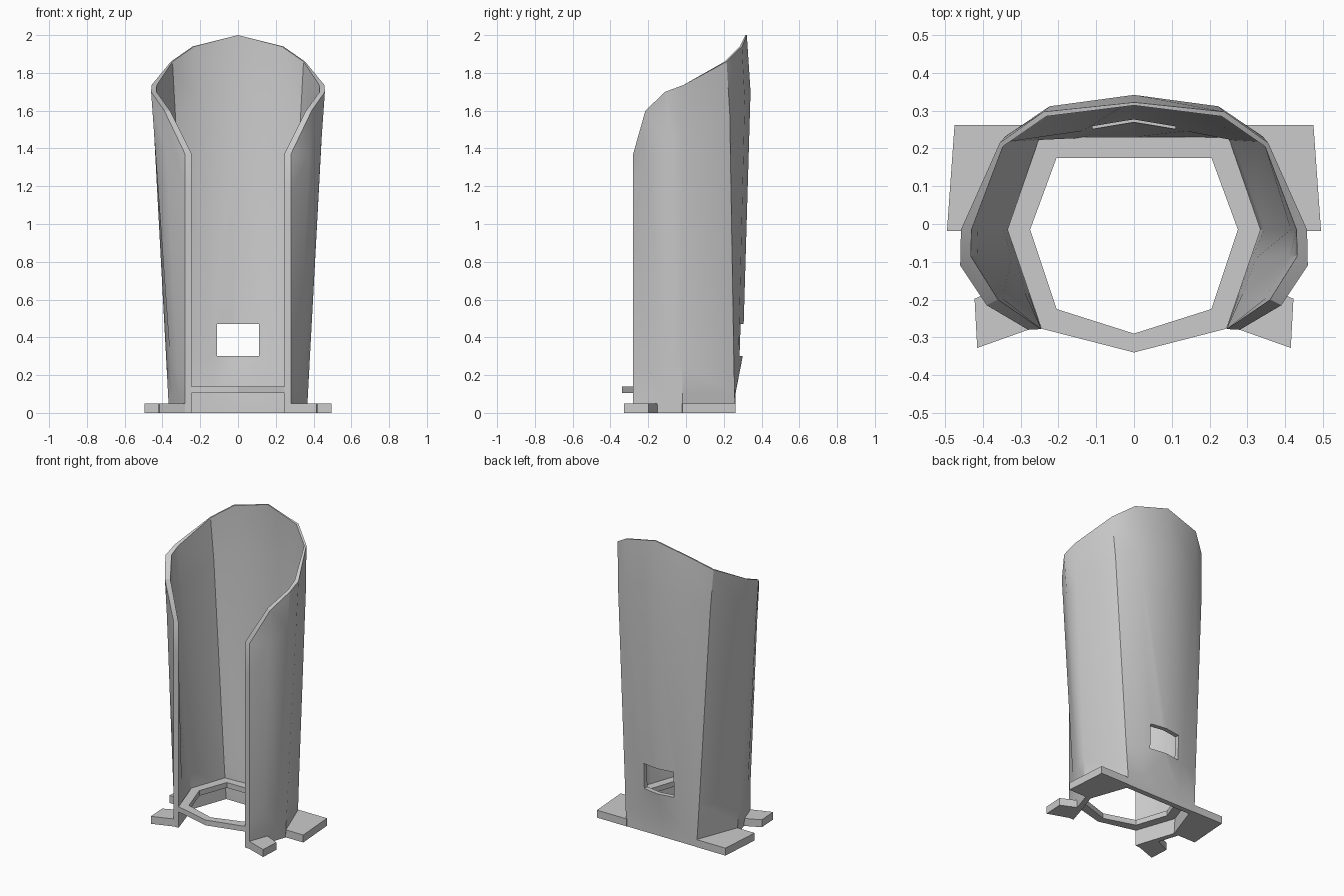
import bpy, math

if "Cube" in bpy.data.objects:
    bpy.data.objects.remove(bpy.data.objects["Cube"])


def make_object(name, verts, faces):
    mesh = bpy.data.meshes.new(name)
    mesh.from_pydata(verts, [], faces)
    mesh.validate()
    obj = bpy.data.objects.new(name, mesh)
    bpy.context.collection.objects.link(obj)
    return obj


def plate(name, outline, z0, z1):
    """Prism from a counter-clockwise outline."""
    n = len(outline)
    verts = [(x, y, z) for z in (z0, z1) for x, y in outline]
    faces = [list(range(n))[::-1], list(range(n, 2 * n))]
    faces += [(i, (i + 1) % n, n + (i + 1) % n, n + i) for i in range(n)]
    return make_object(name, verts, faces)


# Shell half profiles, from back centre round to the front opening
outer_low = [(0, .26), (.13, .26), (.26, .26), (.365, -.02), (.339, -.1), (.31, -.19), (.28, -.28)]
inner_low = [(0, .225), (.12, .225), (.245, .225), (.33, -.015), (.305, -.09), (.275, -.18), (.245, -.278)]
outer_top = [(0, .322), (.24, .297), (.355, .215), (.458, -.015), (.46, -.11), (.39, -.215), (.28, -.28)]
inner_top = [(0, .314), (.232, .285), (.347, .205), (.43, -.015), (.432, -.085), (.36, -.2), (.245, -.278)]
rim_z = [2.0, 1.94, 1.86, 1.735, 1.70, 1.60, 1.37]

# Heights along the wall and how far the back bulges at each
levels = [(0, (0, 0, 0)), (.055, (0, 0, 0)), (.15, (.031, .012, 0)),
          (.85, (.029, .02, .01)), (1, (0, 0, 0))]


def wall_columns(low, top):
    half = []
    for i, ((x0, y0), (x1, y1)) in enumerate(zip(low, top)):
        half.append([(x0 + (x1 - x0) * t, y0 + (y1 - y0) * t + (b[i] if i < 3 else 0), rim_z[i] * t)
                     for t, b in levels])
    mirrored = [[(-x, y, z) for x, y, z in col] for col in half[:0:-1]]
    return mirrored + half


outer = wall_columns(outer_low, outer_top)
inner = wall_columns(inner_low, inner_top)
loop = outer + inner[::-1]
rows, n, m = len(levels), len(loop), len(outer)
verts = [p for col in loop for p in col]
faces = []
for i in range(n):
    a, b = i * rows, (i + 1) % n * rows
    faces += [(a + r, a + r + 1, b + r + 1, b + r) for r in range(rows - 1)]
for i in range(m - 1):
    j = n - 1 - i
    faces.append((i * rows, (i + 1) * rows, (j - 1) * rows, j * rows))
    faces.append((i * rows + rows - 1, j * rows + rows - 1, j * rows - 1, (i + 2) * rows - 1))
shell = make_object("shell", verts, faces)

# Consistent outward normals
bpy.context.view_layer.objects.active = shell
shell.select_set(True)
bpy.ops.object.mode_set(mode='EDIT')
bpy.ops.mesh.select_all(action='SELECT')
bpy.ops.mesh.normals_make_consistent(inside=False)
bpy.ops.object.mode_set(mode='OBJECT')

# Window through the back wall
bpy.ops.mesh.primitive_cube_add(size=1, location=(0, .27, .385))
cutter = bpy.context.object
cutter.name = "window_cutter"
cutter.scale = (.22, .3, .17)
cutter.hide_render = True
cut = shell.modifiers.new("window", 'BOOLEAN')
cut.operation, cut.object, cut.solver = 'DIFFERENCE', cutter, 'EXACT'
bpy.ops.object.select_all(action='DESELECT')
shell.select_set(True)
bpy.context.view_layer.objects.active = shell
bpy.ops.object.modifier_apply(modifier=cut.name)
bpy.data.objects.remove(cutter)
bpy.ops.object.shade_smooth_by_angle(angle=math.radians(30))

# Flat ring inside the base, poking out of the front opening
ring_out = [(0, -.34), (.245, -.277), (.335, -.015), (.25, .23), (-.25, .23), (-.335, -.015), (-.245, -.277)]
ring_in = [(0, -.29), (.205, -.225), (.275, -.015), (.205, .175), (-.205, .175), (-.275, -.015), (-.205, -.225)]
k = len(ring_out)
rv = [(x, y, z) for pts, z in ((ring_out, .105), (ring_out, .14), (ring_in, .14), (ring_in, .105)) for x, y in pts]
rf = [(r * k + i, r * k + (i + 1) % k, (r + 1) % 4 * k + (i + 1) % k, (r + 1) % 4 * k + i)
      for r in range(4) for i in range(k)]
make_object("base_ring", rv, rf)

# Mounting flanges and front feet on both sides
flange = [(.255, .262), (.36, -.018), (.495, -.018), (.475, .262)]
foot = [(.28, -.28), (.415, -.328), (.422, -.198), (.32, -.15)]
for side, s in (("right", 1), ("left", -1)):
    for part, outline in (("back_flange", flange), ("front_foot", foot)):
        pts = [(s * x, y) for x, y in outline][::s]
        plate(f"{part}_{side}", pts, 0, .05)
